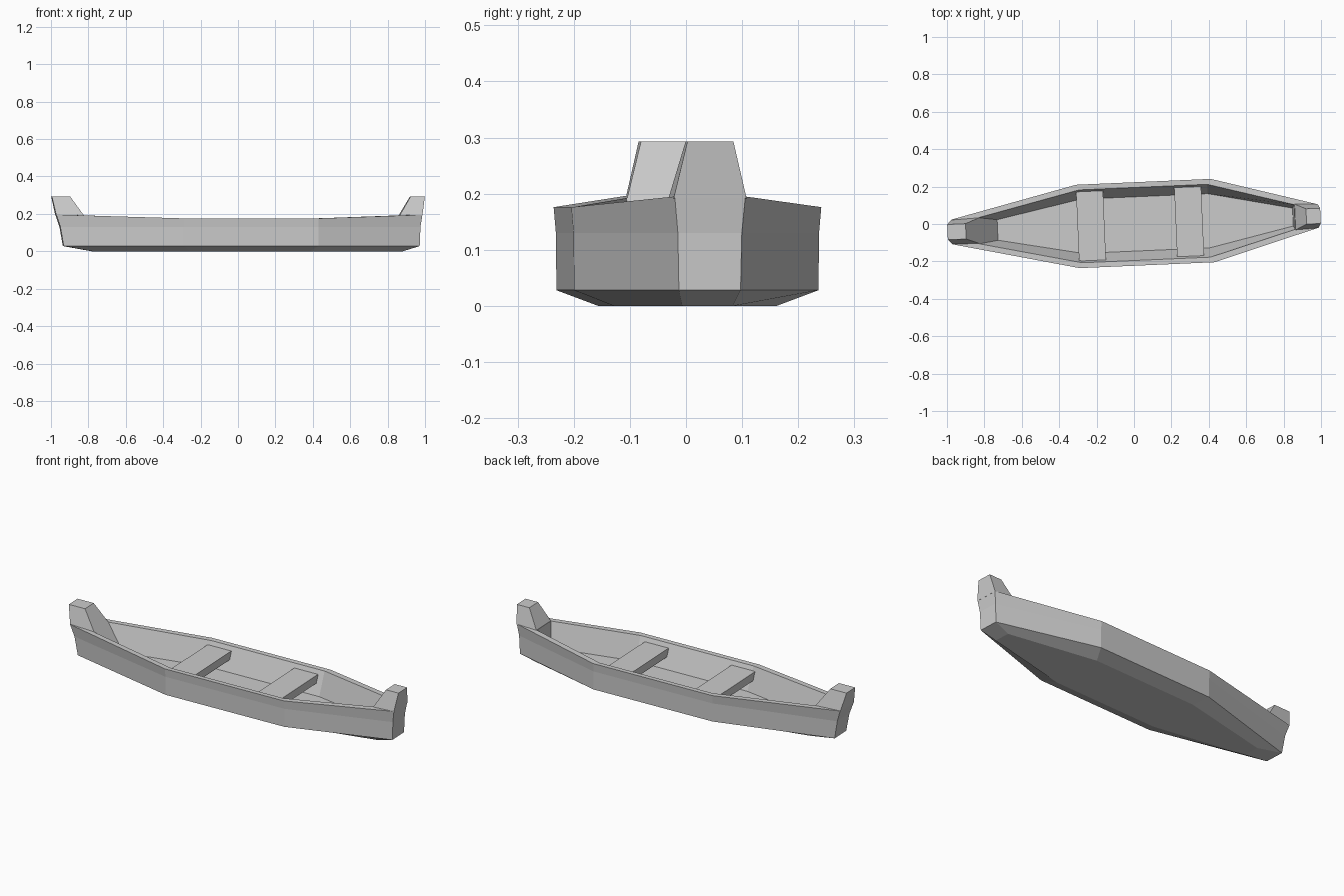
import bpy, bmesh, math

if "Cube" in bpy.data.objects:
    bpy.data.objects.remove(bpy.data.objects["Cube"])

HEADING = math.radians(2.5)      # the boat lies slightly turned

grey = bpy.data.materials.new("plain grey")
grey.use_nodes = True
colour = (0.6, 0.6, 0.6, 1)
grey.diffuse_color = colour
grey.node_tree.nodes["Principled BSDF"].inputs["Base Color"].default_value = colour


def ring(xs, halves, zs):
    """Closed outline, mirrored over the centre line, from stations along x."""
    side = list(zip(xs, halves, zs))
    return [(x, -h, z) for x, h, z in side] + [(x, h, z) for x, h, z in reversed(side)]


def loft(name, rings):
    """Skin a stack of equal outlines and cap both ends."""
    bm = bmesh.new()
    loops = [[bm.verts.new(p) for p in r] for r in rings]
    n = len(loops[0])
    for a, b in zip(loops, loops[1:]):
        for i in range(n):
            j = (i + 1) % n
            bm.faces.new((a[i], a[j], b[j], b[i]))
    bm.faces.new(loops[0][::-1])
    bm.faces.new(loops[-1])
    bmesh.ops.recalc_face_normals(bm, faces=bm.faces)
    mesh = bpy.data.meshes.new(name)
    bm.to_mesh(mesh)
    bm.free()
    mesh.materials.append(grey)
    obj = bpy.data.objects.new(name, mesh)
    obj.rotation_euler.z = HEADING
    bpy.context.collection.objects.link(obj)
    return obj


# Hull: flat bottom, chine, side, sheer, gunwale, then down to the inner floor
loft("hull", [
    ring((-0.78, -0.26, 0.38, 0.88), (0.045, 0.145, 0.145, 0.045), (0, 0, 0, 0)),
    ring((-0.935, -0.30, 0.42, 0.97), (0.055, 0.218, 0.218, 0.055), (0.028,) * 4),
    ring((-0.953, -0.30, 0.42, 0.974), (0.058, 0.219, 0.219, 0.057), (0.13,) * 4),
    ring((-0.975, -0.30, 0.42, 0.984), (0.066, 0.223, 0.223, 0.063), (0.196, 0.176, 0.176, 0.195)),
    ring((-0.83, -0.285, 0.40, 0.86), (0.07, 0.195, 0.195, 0.066), (0.192, 0.175, 0.175, 0.192)),
    ring((-0.73, -0.28, 0.40, 0.85), (0.055, 0.145, 0.145, 0.048), (0.05,) * 4),
])

# Raised tapered posts at both ends
for name, outer, inner, top_outer, top_inner in (
        ("right_end_post", -0.975, -0.825, -0.998, -0.90),
        ("left_end_post", 0.984, 0.86, 0.998, 0.922)):
    loft(name, [
        ring((outer, inner), (0.065, 0.07), (0.192, 0.188)),
        ring((top_outer, top_inner), (0.041, 0.041), (0.293, 0.293)),
    ])

# Bench planks across the hull
for name, x in (("right_bench", -0.23), ("left_bench", 0.295)):
    edges = (x - 0.072, x + 0.072)
    loft(name, [ring(edges, (0.185, 0.185), (z, z)) for z in (0.108, 0.152)])
